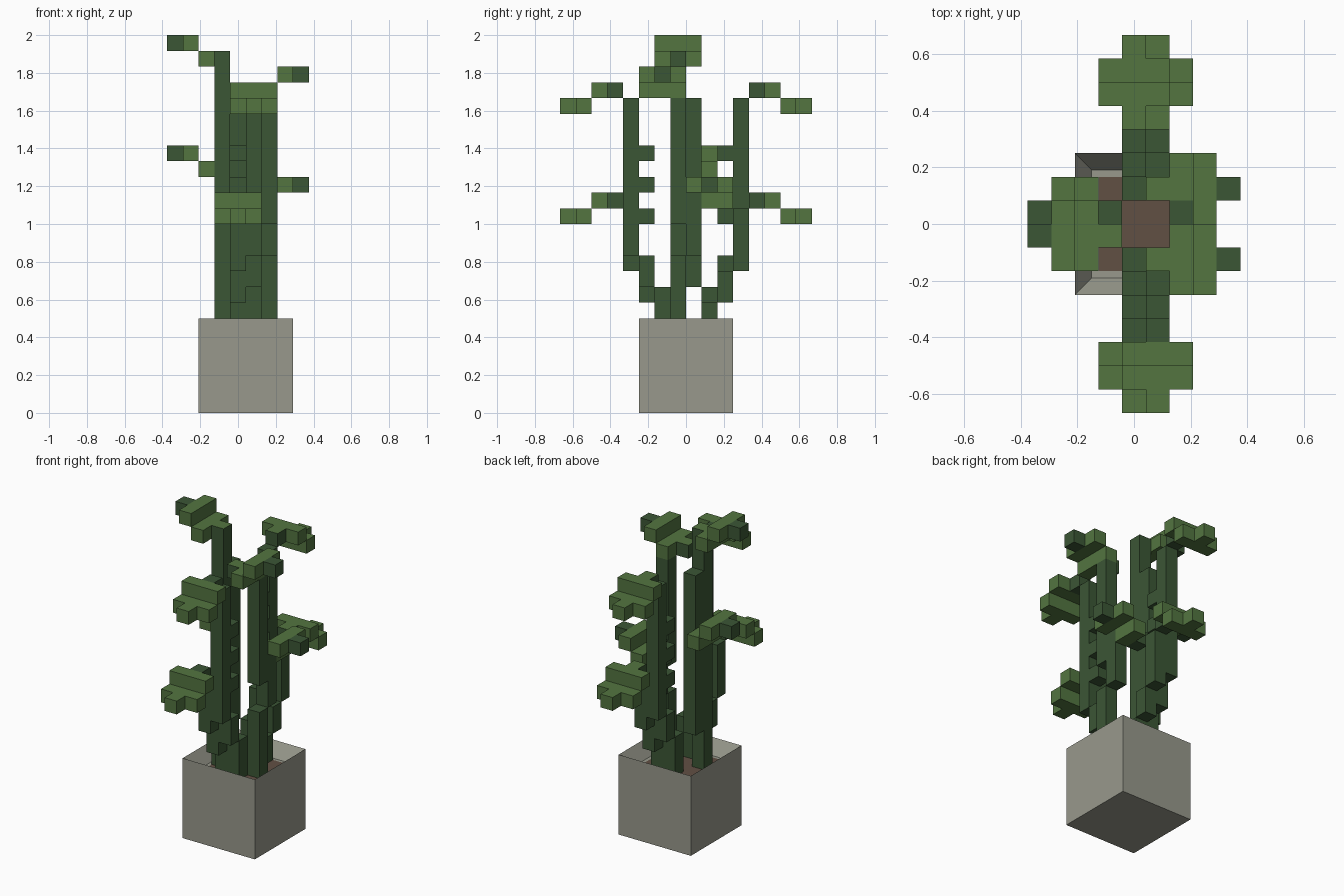
import bpy, bmesh

if "Cube" in bpy.data.objects:
    bpy.data.objects.remove(bpy.data.objects["Cube"])

U = 1 / 12  # one block


def material(name, rgb):
    m = bpy.data.materials.new(name)
    lin = [((c / 255 + 0.055) / 1.055) ** 2.4 for c in rgb]
    m.diffuse_color = (*lin, 1)
    m.use_nodes = True
    m.node_tree.nodes["Principled BSDF"].inputs["Base Color"].default_value = m.diffuse_color
    return m


DARK = material("dark green", (59, 86, 53))
LIGHT = material("leaf green", (83, 117, 64))
STONE = material("grey stone", (152, 153, 140))
SOIL = material("brown soil", (97, 80, 68))


def build(name, boxes, mats, light_tops=()):
    """Boxes are (x0, x1, y0, y1, z0, z1) in blocks; light_tops lists boxes with a leafy top face."""
    bm = bmesh.new()
    for n, (x0, x1, y0, y1, z0, z1) in enumerate(boxes):
        made = bmesh.ops.create_cube(bm, size=1)
        for v in made["verts"]:
            v.co = ((x0 if v.co.x < 0 else x1) * U - 2.5 * U,
                    (y0 if v.co.y < 0 else y1) * U,
                    (z0 if v.co.z < 0 else z1) * U)
        if n in light_tops:
            for f in {f for v in made["verts"] for f in v.link_faces}:
                f.normal_update()
                f.material_index = int(f.normal.z > 0.5)
    me = bpy.data.meshes.new(name)
    bm.to_mesh(me)
    bm.free()
    for m in mats:
        me.materials.append(m)
    ob = bpy.data.objects.new(name, me)
    bpy.context.collection.objects.link(ob)
    return ob


def turned(boxes):
    """Half turn about the pot centre."""
    return [(6 - b, 6 - a, -d, -c, e, f) for a, b, c, d, e, f in boxes]


# Pot: base and four walls, with soil inside
pot = build("pot", [(0, 6, -3, 3, 0, 6)], [STONE])
bm = bmesh.new()
bm.from_mesh(pot.data)
top = [f for f in bm.faces if f.calc_center_median().z > 5.9 * U]
bmesh.ops.inset_region(bm, faces=top, thickness=U)
for v in top[0].verts:
    v.co.z -= U
bm.to_mesh(pot.data)
bm.free()
build("soil", [(1.01, 4.99, -1.99, 1.99, 4.9, 5.04)], [SOIL])

# Front and back stems: stepping outward, drooping leaves at the end
for side in ("front", "back"):
    flip = turned if side == "back" else list
    for level, x, steps, top_z in (("lower", 2, (7, 9), 13), ("upper", 3, (8, 10), 20)):
        a, b = steps
        stem = [(x, x + 1, -2, -1, 5, a), (x, x + 1, -3, -2, a, b),
                (x, x + 1, -4, -3, b, top_z),
                (x, x + 1, -5, -4, top_z, top_z + 1)]
        if level == "upper":  # inner knobs
            stem += [(x, x + 1, -3, -2, z, z + 1) for z in (12, 14, 16)]
        build(f"{side}_{level}_stem", flip(stem), [DARK, LIGHT],
              (3,) if side == "back" else ())
        leaf = [(x - 1, x + 2, -6, -5, top_z, top_z + 1),
                (x - 1, x + 2, -7, -6, top_z - 1, top_z),
                (x, x + 1, -8, -7, top_z - 1, top_z)]
        build(f"{side}_{level}_leaf", flip(leaf), [LIGHT])

# Left stems and raised leaves
build("left_upper_stem", [(1, 2, -1, 0, 5, 22), (1, 2, -1, 0, 22, 23)], [DARK, LIGHT], (1,))
build("left_lower_stem", [(1, 2, 0, 1, 8, 20)], [DARK])
for level, y, z in (("lower", 0, 15), ("upper", -1, 22)):
    build(f"left_{level}_leaf", [(0, 1, y - 1, y + 2, z, z + 1),
                                 (-1, 0, y - 1, y + 2, z + 1, z + 2)], [LIGHT])
    build(f"left_{level}_tip", [(-2, -1, y, y + 1, z + 1, z + 2)], [DARK])

# Right stems and raised leaves
build("right_upper_stem", [(4, 5, -1, 0, 5, 10), (4, 5, -1, 0, 12, 20),
                           (3, 4, -2, -1, 20, 21)], [DARK, LIGHT], (2,))
build("right_lower_stem", [(4, 5, 0, 1, 10, 14), (3, 4, 1, 2, 13, 14)],
      [DARK, LIGHT], (1,))
for level, y, z, inner in (("lower", 1, 13, 1), ("upper", -2, 20, -3)):
    build(f"right_{level}_leaf", [(4, 5, inner, y + 2, z, z + 1),
                                  (5, 6, y - 1, y + 2, z + 1, z + 2)], [LIGHT])
    build(f"right_{level}_tip", [(6, 7, y, y + 1, z + 1, z + 2)], [DARK])
